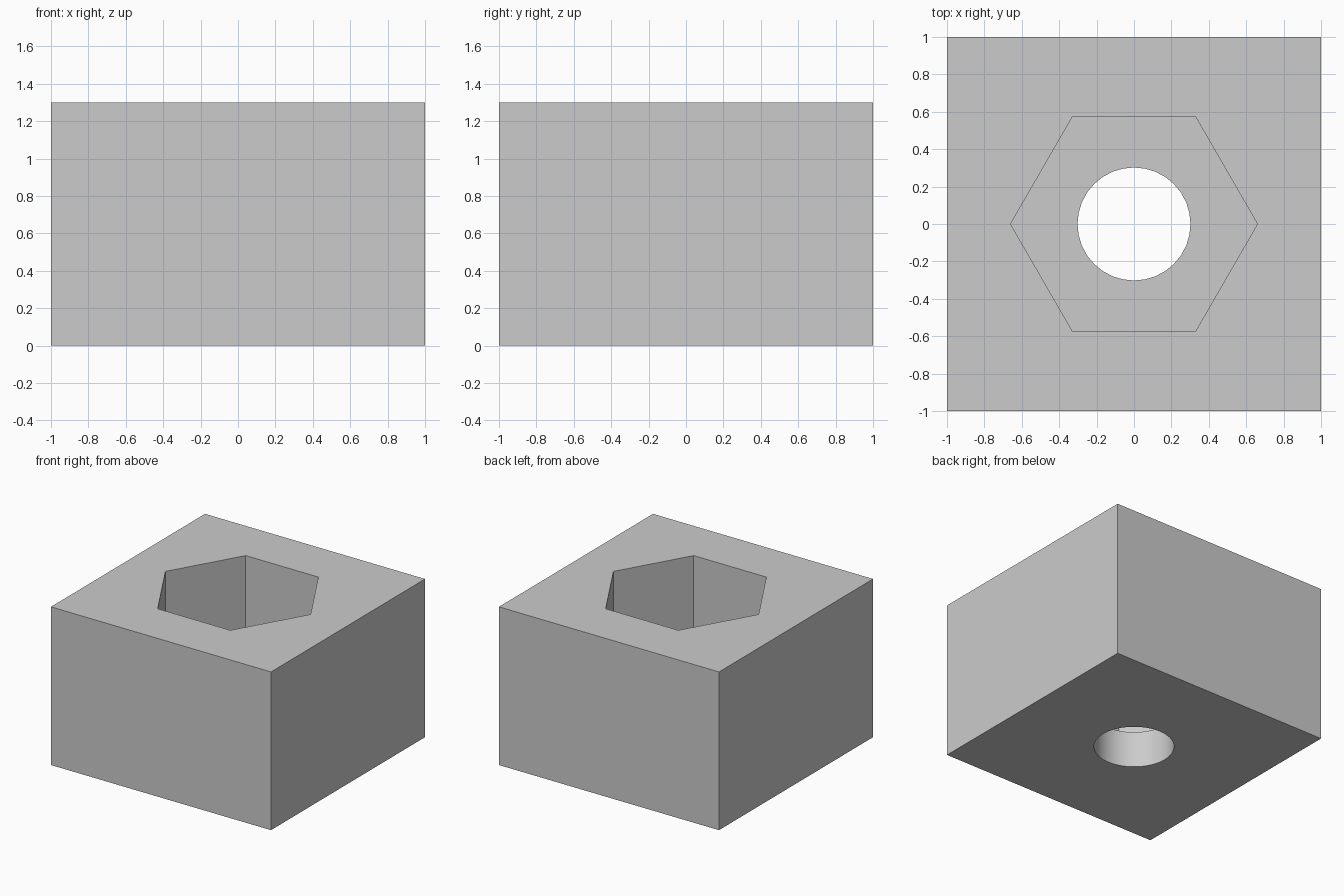
import bpy
import math

cube = bpy.data.objects.get("Cube")
if cube:
    bpy.data.objects.remove(cube, do_unlink=True)

HEIGHT = 1.3
FLOOR = 0.3      # thickness left under the hexagonal pocket
EXTRA = 0.2      # cutter overshoot

# Single light grey material
grey = bpy.data.materials.new("light_grey")
grey.use_nodes = True
colour = (0.6, 0.6, 0.6, 1.0)
grey.diffuse_color = colour
grey.node_tree.nodes["Principled BSDF"].inputs["Base Color"].default_value = colour


def prism(name, sides, radius, bottom, top, turn=0.0):
    """Upright prism used as a cutter."""
    bpy.ops.mesh.primitive_cylinder_add(
        vertices=sides, radius=radius, depth=top - bottom,
        location=(0, 0, (bottom + top) / 2), rotation=(0, 0, turn))
    obj = bpy.context.object
    obj.name = name
    obj.data.materials.append(grey)
    obj.hide_render = True
    return obj


# Square block
bpy.ops.mesh.primitive_cube_add(size=2, location=(0, 0, HEIGHT / 2))
block = bpy.context.object
block.name = "block"
block.scale.z = HEIGHT / 2
bpy.ops.object.transform_apply(location=True, rotation=False, scale=True)
block.data.materials.append(grey)

# Hexagonal pocket from the top, round hole through the floor
cutters = [
    prism("pocket_cutter", 6, 0.66, FLOOR, HEIGHT + EXTRA, math.radians(30)),
    prism("hole_cutter", 32, 0.302, -EXTRA, FLOOR + EXTRA),
]

bpy.ops.object.select_all(action='DESELECT')
block.select_set(True)
bpy.context.view_layer.objects.active = block
for cutter in cutters:
    cut = block.modifiers.new(cutter.name, 'BOOLEAN')
    cut.operation = 'DIFFERENCE'
    cut.solver = 'EXACT'
    cut.object = cutter
    bpy.ops.object.modifier_apply(modifier=cut.name)
    bpy.data.objects.remove(cutter, do_unlink=True)

# Round hole is smooth, all other edges stay sharp
bpy.ops.object.shade_smooth_by_angle(angle=math.radians(30))
